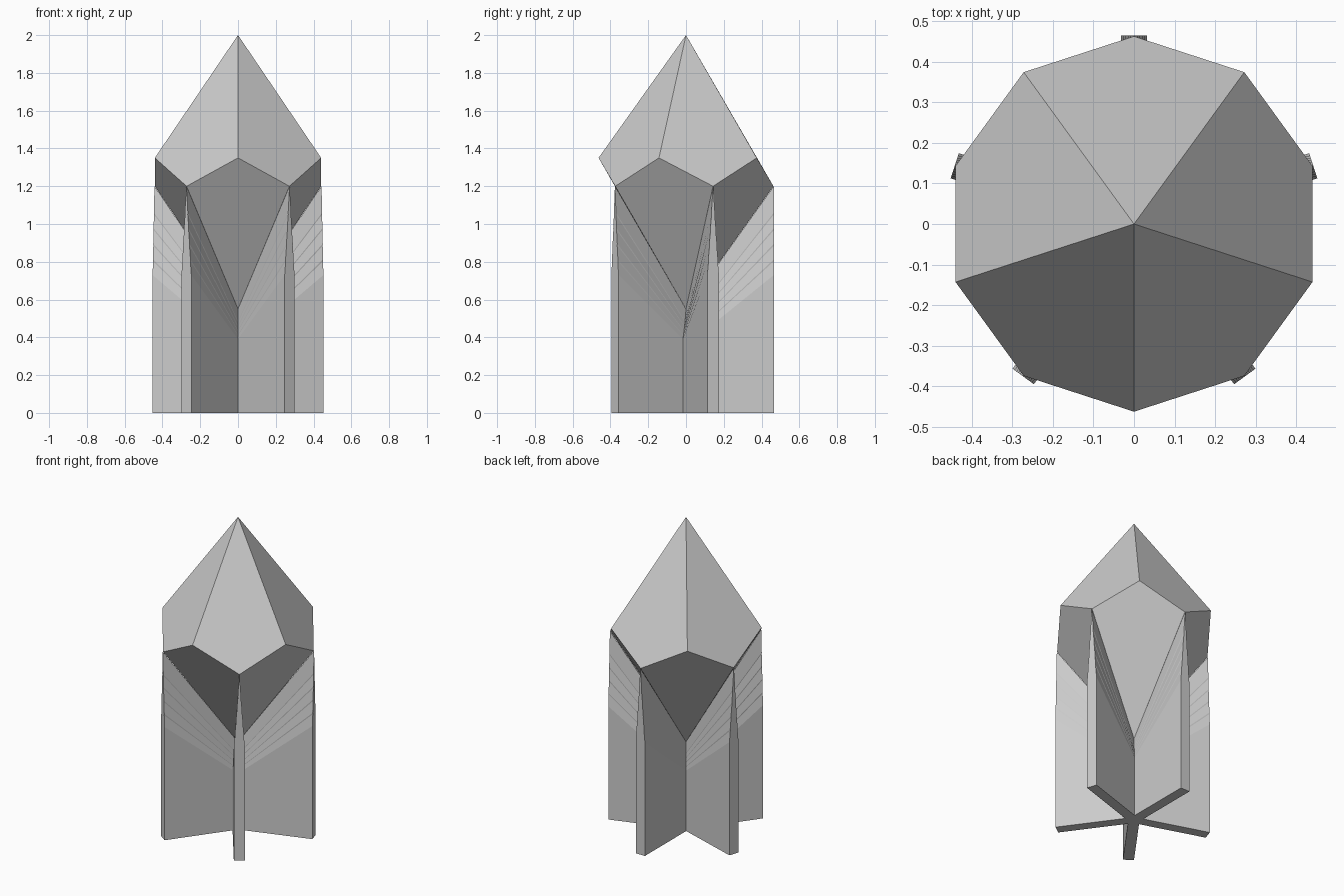
import bpy, bmesh, math
from mathutils import Vector

cube = bpy.data.objects.get("Cube")
if cube:
    bpy.data.objects.remove(cube, do_unlink=True)

SIDES = 5
RADIUS = 0.463
FIN_HALF = 0.0325
STEP = math.tau / SIDES
FIN_START = math.radians(-54)

stone = bpy.data.materials.new("grey_stone")
stone.use_nodes = True
grey = (0.6, 0.6, 0.6, 1)
stone.diffuse_color = grey
stone.node_tree.nodes["Principled BSDF"].inputs["Base Color"].default_value = grey


def polar(radius, angle, z):
    return Vector((radius * math.cos(angle), radius * math.sin(angle), z))


def finish(bm, name):
    bmesh.ops.recalc_face_normals(bm, faces=bm.faces)
    mesh = bpy.data.meshes.new(name)
    bm.to_mesh(mesh)
    bm.free()
    mesh.materials.append(stone)
    obj = bpy.data.objects.new(name, mesh)
    bpy.context.collection.objects.link(obj)
    return obj


# Crystal head: ten kite faces, five above and five below
bm = bmesh.new()
top = bm.verts.new((0, 0, 2))
bottom = bm.verts.new((0, 0, 0.55))
low = [bm.verts.new(polar(RADIUS, FIN_START + i * STEP, 1.2)) for i in range(SIDES)]
high = [bm.verts.new(polar(RADIUS, FIN_START + (i + 0.5) * STEP, 1.35)) for i in range(SIDES)]
for i in range(SIDES):
    bm.faces.new((top, high[i - 1], low[i], high[i]))
    bm.faces.new((bottom, low[i], high[i - 1], low[i - 1]))
finish(bm, "crystal_head")


# Star column: five fins that thin out to the lower edges of the head
def star_ring(bm, outer_z, inner_z, half):
    ring = []
    for i in range(SIDES):
        a = FIN_START + i * STEP
        side = Vector((-math.sin(a), math.cos(a), 0)) * half
        tip = polar(RADIUS + 0.002, a, outer_z)
        ring += [bm.verts.new(tip - side), bm.verts.new(tip + side),
                 bm.verts.new(polar(half / math.sin(STEP / 2), a + STEP / 2, inner_z))]
    return ring


bm = bmesh.new()
rings = [star_ring(bm, 1.2, 0.55, 0.0004)]
LEDGES = 5
for j in range(LEDGES):
    t = j / (LEDGES - 1)
    outer_z = 1.06 - 0.33 * t
    inner_z = 0.485 - 0.095 * t
    half = FIN_HALF * (1.2 - outer_z) / 0.47
    rings.append(star_ring(bm, outer_z, inner_z, half))
    # A shallow ledge under each band
    if j < LEDGES - 1:
        rings.append(star_ring(bm, outer_z - 0.01, inner_z - 0.005, half - 0.0008))
rings.append(star_ring(bm, 0, 0, FIN_HALF))

for upper, lower in zip(rings, rings[1:]):
    for i in range(len(upper)):
        bm.faces.new((upper[i - 1], upper[i], lower[i], lower[i - 1]))

# Flat base: one quad per fin around a pentagon
base = rings[-1]
for i in range(0, len(base), 3):
    bm.faces.new((base[i - 1], base[i], base[i + 1], base[i + 2]))
bm.faces.new(base[2::3])
finish(bm, "star_column")
